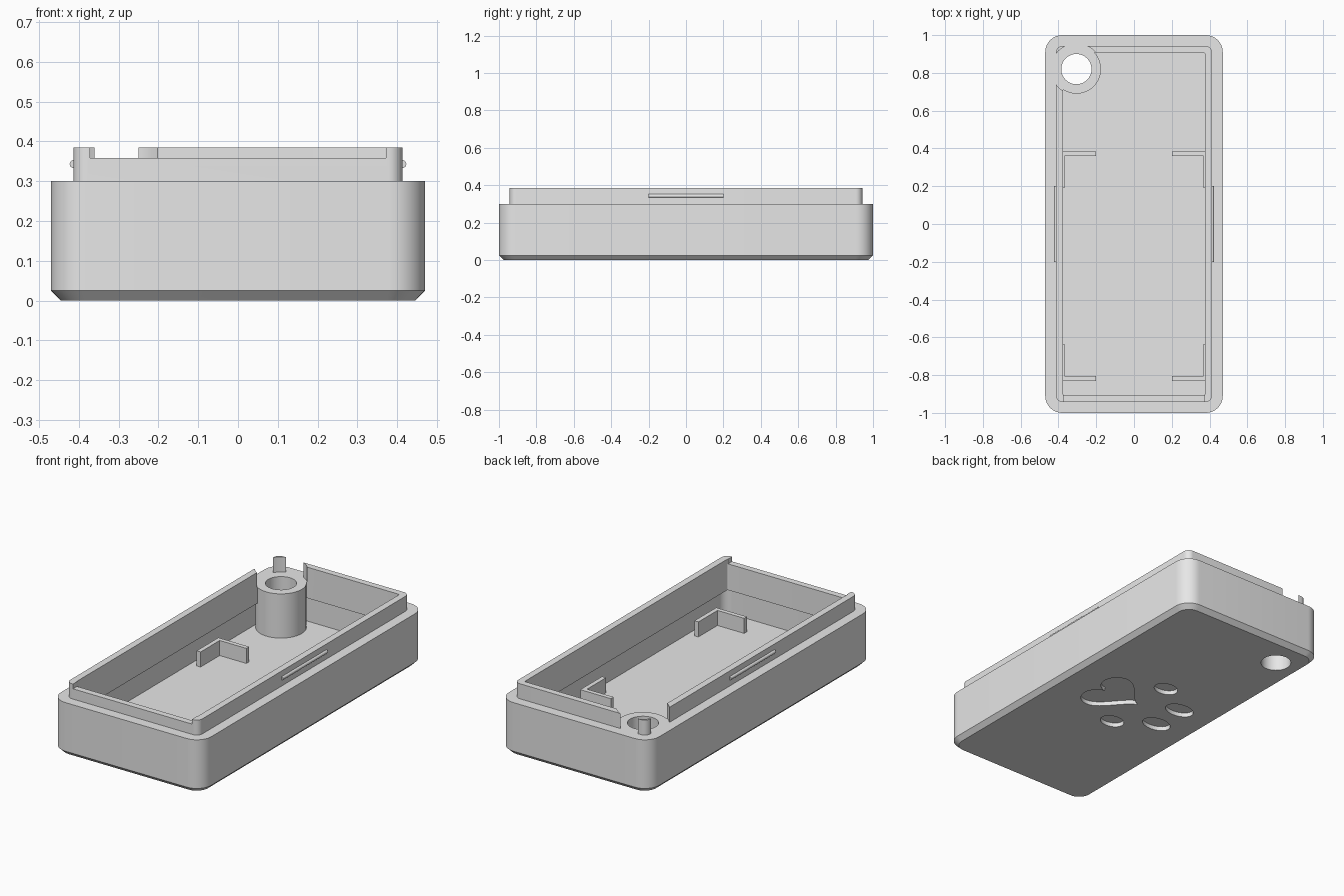
import bpy, bmesh
from math import sin, cos, pi

cube = bpy.data.objects.get("Cube")
if cube:
    bpy.data.objects.remove(cube, do_unlink=True)

grey = bpy.data.materials.new("plain_grey")
grey.use_nodes = True
grey.diffuse_color = (0.8, 0.8, 0.8, 1)
grey.node_tree.nodes["Principled BSDF"].inputs["Base Color"].default_value = (0.8, 0.8, 0.8, 1)


def rounded(hx, hy, r, n=10):
    """Outline of a rounded rectangle, counter-clockwise."""
    pts = []
    for i, (sx, sy) in enumerate(((1, 1), (-1, 1), (-1, -1), (1, -1))):
        for j in range(n + 1):
            a = (i + j / n) * pi / 2
            pts.append((sx * (hx - r) + r * cos(a), sy * (hy - r) + r * sin(a)))
    return pts


def oval(x, y, rx, ry, n=64):
    return [(x + rx * cos(2 * pi * i / n), y + ry * sin(2 * pi * i / n)) for i in range(n)]


def loft(name, sections):
    """Closed solid through (outline, z) sections."""
    bm = bmesh.new()
    rings = [[bm.verts.new((x, y, z)) for x, y in pts] for pts, z in sections]
    n = len(rings[0])
    for a, b in zip(rings, rings[1:]):
        for i in range(n):
            j = (i + 1) % n
            bm.faces.new((a[i], a[j], b[j], b[i]))
    bm.faces.new(rings[0][::-1])
    bm.faces.new(rings[-1])
    bmesh.ops.recalc_face_normals(bm, faces=bm.faces)
    mesh = bpy.data.meshes.new(name)
    bm.to_mesh(mesh)
    bm.free()
    mesh.materials.append(grey)
    obj = bpy.data.objects.new(name, mesh)
    bpy.context.collection.objects.link(obj)
    return obj


def prism(name, pts, z0, z1):
    return loft(name, [(pts, z0), (pts, z1)])


def box(name, x0, x1, y0, y1, z0, z1):
    return prism(name, [(x0, y0), (x1, y0), (x1, y1), (x0, y1)], z0, z1)


def activate(obj):
    bpy.ops.object.select_all(action='DESELECT')
    obj.select_set(True)
    bpy.context.view_layer.objects.active = obj


def combine(obj, tool, operation):
    """Apply a boolean and remove the tool."""
    tool.hide_render = True
    mod = obj.modifiers.new(operation.lower(), 'BOOLEAN')
    mod.operation, mod.solver, mod.object = operation, 'EXACT', tool
    activate(obj)
    bpy.ops.object.modifier_apply(modifier=mod.name)
    bpy.data.objects.remove(tool, do_unlink=True)


# Case body with chamfered base, ledge and raised lip
case = loft("case_body", [
    (rounded(0.445, 0.975, 0.07), 0), (rounded(0.47, 1, 0.09), 0.025),
    (rounded(0.47, 1, 0.09), 0.3), (rounded(0.413, 0.943, 0.035), 0.3),
    (rounded(0.413, 0.943, 0.035), 0.385)])

# Cavity, narrower mouth and lowered front lip
combine(case, prism("cavity", rounded(0.432, 0.96, 0.05), 0.05, 0.21), 'DIFFERENCE')
combine(case, prism("mouth", rounded(0.375, 0.907, 0.008), 0.15, 0.45), 'DIFFERENCE')
combine(case, box("front_notch", -0.372, 0.372, -0.97, -0.88, 0.358, 0.45), 'DIFFERENCE')

# Corner boss: clear the lip around it, add the post, bore it through
bx, by = -0.305, 0.82
combine(case, prism("boss_clearance", oval(bx, by, 0.135, 0.135), 0.3, 0.45), 'DIFFERENCE')
combine(case, prism("boss", oval(bx, by, 0.13, 0.13), 0.03, 0.3), 'UNION')
combine(case, prism("boss_bore", oval(bx, by, 0.08, 0.08), -0.1, 0.5), 'DIFFERENCE')

# Paw recess in the underside: heart-shaped pad and four toes
heart = []
for i in range(72):
    t = 2 * pi * i / 72
    h = 13 * cos(t) - 5 * cos(2 * t) - 2 * cos(3 * t) - cos(4 * t)
    heart.append((0.15 + 0.0106 * h, 0.0106 * 16 * sin(t) ** 3))
combine(case, prism("paw_pad", heart, -0.05, 0.024), 'DIFFERENCE')
for side in (1, -1):
    for x, y, rx, ry in ((-0.035, 0.225, 0.07, 0.052), (-0.237, 0.096, 0.085, 0.056)):
        combine(case, prism("paw_toe", oval(x, side * y, rx, ry, 40), -0.05, 0.024), 'DIFFERENCE')

activate(case)
bpy.ops.object.shade_smooth_by_angle(angle=pi / 6)

# Board brackets and snap ridges on both sides
for side, label in ((1, "left"), (-1, "right")):
    for end, y0, y1, tip in (("back", 0.36, 0.385, 0.19), ("front", -0.83, -0.805, -0.635)):
        corner, inner = (y1, y0) if end == "back" else (y0, y1)
        outline = [(0.2, corner), (0.392, corner), (0.392, tip),
                   (0.367, tip), (0.367, inner), (0.2, inner)]
        prism(f"{label}_{end}_bracket", [(side * x, y) for x, y in outline], 0.045, 0.135)

    bpy.ops.mesh.primitive_cylinder_add(vertices=24, radius=0.01, depth=0.4,
                                        location=(side * 0.413, 0, 0.343),
                                        rotation=(pi / 2, 0, 0))
    ridge = bpy.context.object
    ridge.name = f"{label}_snap_ridge"
    ridge.data.materials.append(grey)
    bpy.ops.object.shade_smooth_by_angle(angle=pi / 6)
